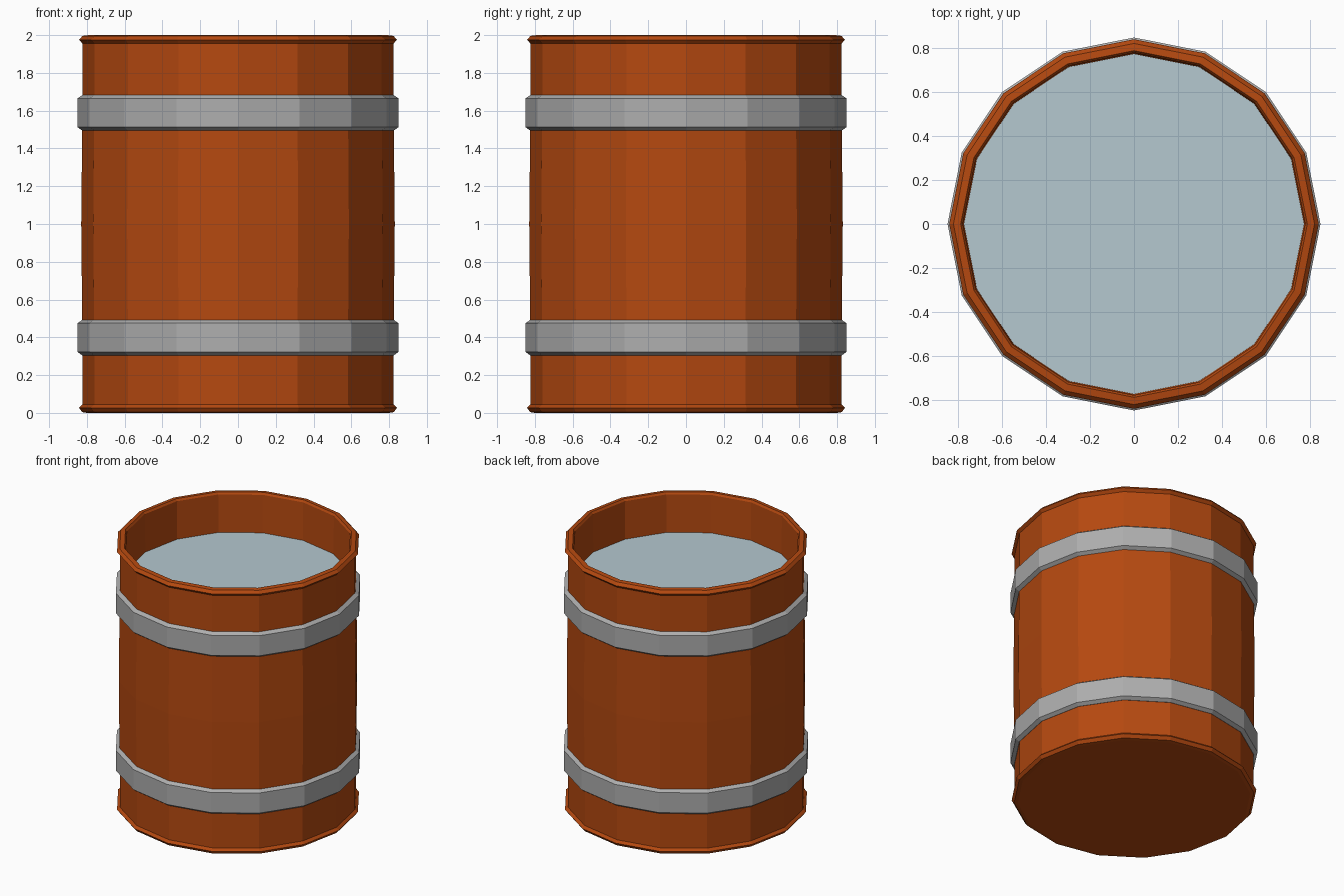
import bpy, bmesh, math

if "Cube" in bpy.data.objects:
    bpy.data.objects.remove(bpy.data.objects["Cube"])

SIDES = 16


def material(name, rgb):
    m = bpy.data.materials.new(name)
    m.diffuse_color = (*rgb, 1)
    m.use_nodes = True
    m.node_tree.nodes["Principled BSDF"].inputs["Base Color"].default_value = m.diffuse_color
    return m


wood = material("orange wood", (0.46, 0.066, 0.005))
metal = material("grey metal", (0.42, 0.42, 0.42))
water = material("pale water", (0.46, 0.58, 0.63))


def lathe(name, profile, mat, closed=False, cap_start=False):
    """Revolve (radius, z) points, listed bottom to top on the outside."""
    bm = bmesh.new()
    rings = []
    for r, z in profile:
        rings.append([bm.verts.new((r * math.cos(2 * math.pi * i / SIDES),
                                    r * math.sin(2 * math.pi * i / SIDES), z))
                      for i in range(SIDES)])
    pairs = list(zip(rings, rings[1:]))
    if closed:
        pairs.append((rings[-1], rings[0]))
    for a, b in pairs:
        for i in range(SIDES):
            j = (i + 1) % SIDES
            bm.faces.new((a[i], a[j], b[j], b[i]))
    if cap_start:
        bm.faces.new(list(reversed(rings[0])))
    mesh = bpy.data.meshes.new(name)
    bm.to_mesh(mesh)
    bm.free()
    mesh.materials.append(mat)
    ob = bpy.data.objects.new(name, mesh)
    bpy.context.collection.objects.link(ob)
    return ob


# Barrel shell: base, lower lip, slightly bulged wall, upper lip, inner wall
lathe("barrel_body", [
    (0.80, 0.0), (0.825, 0.004), (0.842, 0.027), (0.823, 0.045),
    (0.823, 0.31), (0.83, 1.0), (0.823, 1.69),
    (0.823, 1.955), (0.842, 1.975), (0.823, 1.996), (0.79, 2.0),
    (0.78, 1.985), (0.775, 1.70)], wood, cap_start=True)

# Two chamfered metal hoops
for name, z in (("lower_hoop", 0.305), ("upper_hoop", 1.495)):
    lathe(name, [(0.815, z), (0.825, z), (0.85, z + 0.018), (0.85, z + 0.17),
                 (0.825, z + 0.187), (0.815, z + 0.187)], metal, closed=True)

# Water surface
bpy.ops.mesh.primitive_circle_add(vertices=SIDES, radius=0.776,
                                  fill_type='NGON', location=(0, 0, 1.70))
surface = bpy.context.object
surface.name = "water_surface"
surface.data.materials.append(water)
